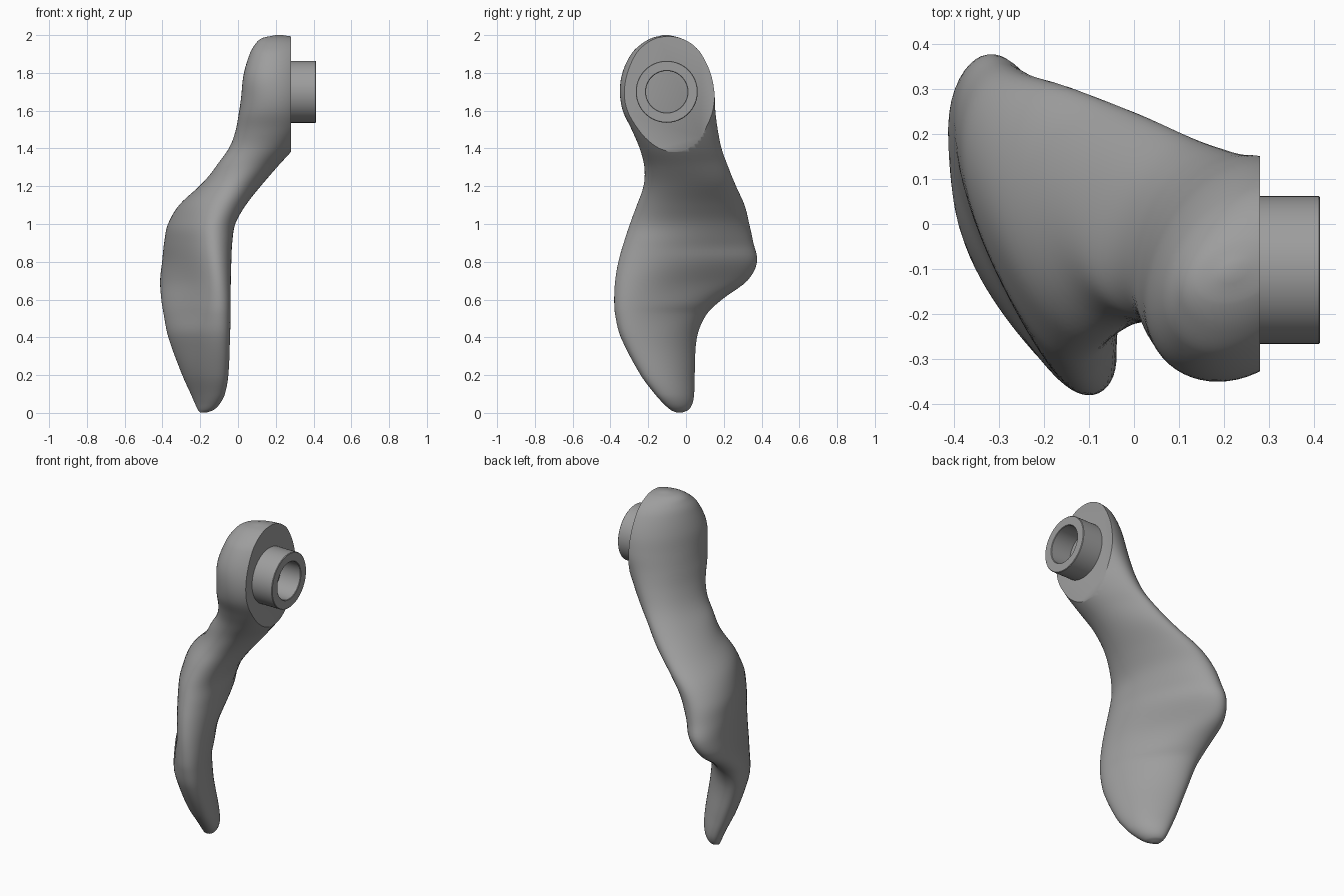
import bpy, bmesh, math

if "Cube" in bpy.data.objects:
    bpy.data.objects.remove(bpy.data.objects["Cube"])

# Lever sections: z, xmin, xmax, ymin, ymax, skew (head xmax is cut by the flat face)
ROWS = [
    (0.002, -0.20, -0.165, -0.05, -0.02, -0.5),
    (0.015, -0.212, -0.13, -0.08, 0.012, -0.5),
    (0.05, -0.228, -0.095, -0.12, 0.034, -0.55),
    (0.10, -0.25, -0.07, -0.165, 0.043, -0.6),
    (0.20, -0.295, -0.052, -0.24, 0.046, -0.65),
    (0.40, -0.37, -0.043, -0.345, 0.058, -0.7),
    (0.52, -0.395, -0.039, -0.375, 0.108, -0.7),
    (0.60, -0.408, -0.037, -0.38, 0.19, -0.7),
    (0.70, -0.415, -0.035, -0.375, 0.325, -0.65),
    (0.80, -0.405, -0.032, -0.358, 0.376, -0.55),
    (0.90, -0.395, -0.027, -0.33, 0.357, -0.45),
    (1.00, -0.375, -0.012, -0.297, 0.335, -0.35),
    (1.10, -0.315, 0.045, -0.26, 0.31, -0.22),
    (1.20, -0.205, 0.125, -0.225, 0.265, -0.08),
    (1.30, -0.11, 0.215, -0.22, 0.224, 0),
    (1.40, -0.035, 0.305, -0.245, 0.188, 0),
    (1.50, 0.003, 0.37, -0.288, 0.168, 0.03),
    (1.60, 0.016, 0.41, -0.335, 0.155, 0.1),
    (1.70, 0.024, 0.44, -0.35, 0.15, 0.2),
    (1.80, 0.034, 0.44, -0.337, 0.13, 0.27),
    (1.90, 0.062, 0.42, -0.29, 0.082, 0.3),
    (1.95, 0.09, 0.39, -0.24, 0.035, 0.3),
    (1.985, 0.13, 0.325, -0.18, -0.03, 0.3),
    (2.0, 0.2, 0.235, -0.12, -0.09, 0.3),
]
# x offsets of the inner and outer faces along the height: z, inner, outer
DENTS = [(0, 0, 0), (0.2, 0.01, 0), (0.4, 0.01, 0.015), (0.55, -0.01, 0.035), (0.7, -0.05, 0.04),
         (0.85, -0.035, 0.035), (1.0, -0.015, 0.03), (1.2, -0.02, 0), (1.35, -0.04, -0.03),
         (1.5, -0.04, -0.03), (1.7, 0, -0.01), (1.9, 0, 0), (2.0, 0, 0)]
STEPS, SEG = 5, 64
FACE_X, HUB_Y, HUB_Z = 0.28, -0.102, 1.70

grey = bpy.data.materials.new("dark_grey")
grey.diffuse_color = (0.34, 0.34, 0.34, 1)
grey.use_nodes = True
grey.node_tree.nodes["Principled BSDF"].inputs["Base Color"].default_value = grey.diffuse_color


def spline(rows):
    """Smooth interpolation of every column through the rows."""
    out = []
    for i in range(len(rows) - 1):
        p = [rows[max(0, min(len(rows) - 1, i + k))] for k in (-1, 0, 1, 2)]
        zs = [q[0] for q in p]
        h = zs[2] - zs[1]
        for s in range(STEPS):
            t = s / STEPS
            row = [zs[1] + h * t]
            for a, b, c, d in list(zip(*p))[1:]:
                m1 = (c - a) / (zs[2] - zs[0]) * h
                m2 = (d - b) / (zs[3] - zs[1]) * h
                row.append(b * (2*t**3 - 3*t*t + 1) + m1 * (t**3 - 2*t*t + t)
                           + c * (3*t*t - 2*t**3) + m2 * (t**3 - t*t))
            out.append(row)
    return out + [list(rows[-1])]


def dents(z):
    """Inner and outer face offsets at height z, eased between stations."""
    for (za, ia, oa), (zb, ib, ob) in zip(DENTS, DENTS[1:]):
        if z <= zb:
            t = (z - za) / (zb - za)
            t = t * t * (3 - 2 * t)
            return ia + (ib - ia) * t, oa + (ob - oa) * t
    return 0, 0


def finish(bm, name, angle):
    bmesh.ops.recalc_face_normals(bm, faces=bm.faces)
    me = bpy.data.meshes.new(name)
    bm.to_mesh(me)
    bm.free()
    me.materials.append(grey)
    ob = bpy.data.objects.new(name, me)
    bpy.context.collection.objects.link(ob)
    bpy.ops.object.select_all(action='DESELECT')
    ob.select_set(True)
    bpy.context.view_layer.objects.active = ob
    bpy.ops.object.shade_smooth_by_angle(angle=math.radians(angle))
    return ob


def bridge(bm, a, b):
    for i in range(len(a)):
        j = (i + 1) % len(a)
        bm.faces.new((a[i], a[j], b[j], b[i]))


# Lever body: lofted skewed ellipses, sliced flat at the mounting face
bm = bmesh.new()
rings = []
for z, x0, x1, y0, y1, skew in spline(ROWS):
    inner, outer = dents(z)
    ring = []
    for k in range(SEG):
        t = 2 * math.pi * k / SEG
        c = math.cos(t - math.pi / 4 + skew / 2)
        dx = abs(c) ** 3 * (inner if c > 0 else outer)
        ring.append(bm.verts.new(((x0 + x1) / 2 + (x1 - x0) / 2 * math.cos(t) + dx,
                                  (y0 + y1) / 2 + (y1 - y0) / 2 * math.sin(t + skew), z)))
    rings.append(ring)
for a, b in zip(rings, rings[1:]):
    bridge(bm, a, b)
bm.faces.new(rings[0][::-1])
bm.faces.new(rings[-1])
bmesh.ops.bisect_plane(bm, geom=bm.verts[:] + bm.edges[:] + bm.faces[:], dist=1e-5,
                       plane_co=(FACE_X, 0, 0), plane_no=(1, 0, 0), clear_outer=True)
bmesh.ops.holes_fill(bm, edges=[e for e in bm.edges if e.is_boundary], sides=0)
finish(bm, "lever_body", 40)

# Hollow mounting boss: revolved tube profile (radius, x)
bm = bmesh.new()
profile = [(0.164, FACE_X - 0.01), (0.164, 0.410), (0.161, 0.413),
           (0.113, 0.413), (0.110, 0.410), (0.110, FACE_X - 0.01)]
loops = [[bm.verts.new((x, HUB_Y + r * math.cos(2 * math.pi * k / SEG),
                        HUB_Z + r * math.sin(2 * math.pi * k / SEG))) for k in range(SEG)]
         for r, x in profile]
for a, b in zip(loops, loops[1:] + loops[:1]):
    bridge(bm, a, b)
finish(bm, "mounting_boss", 30)
